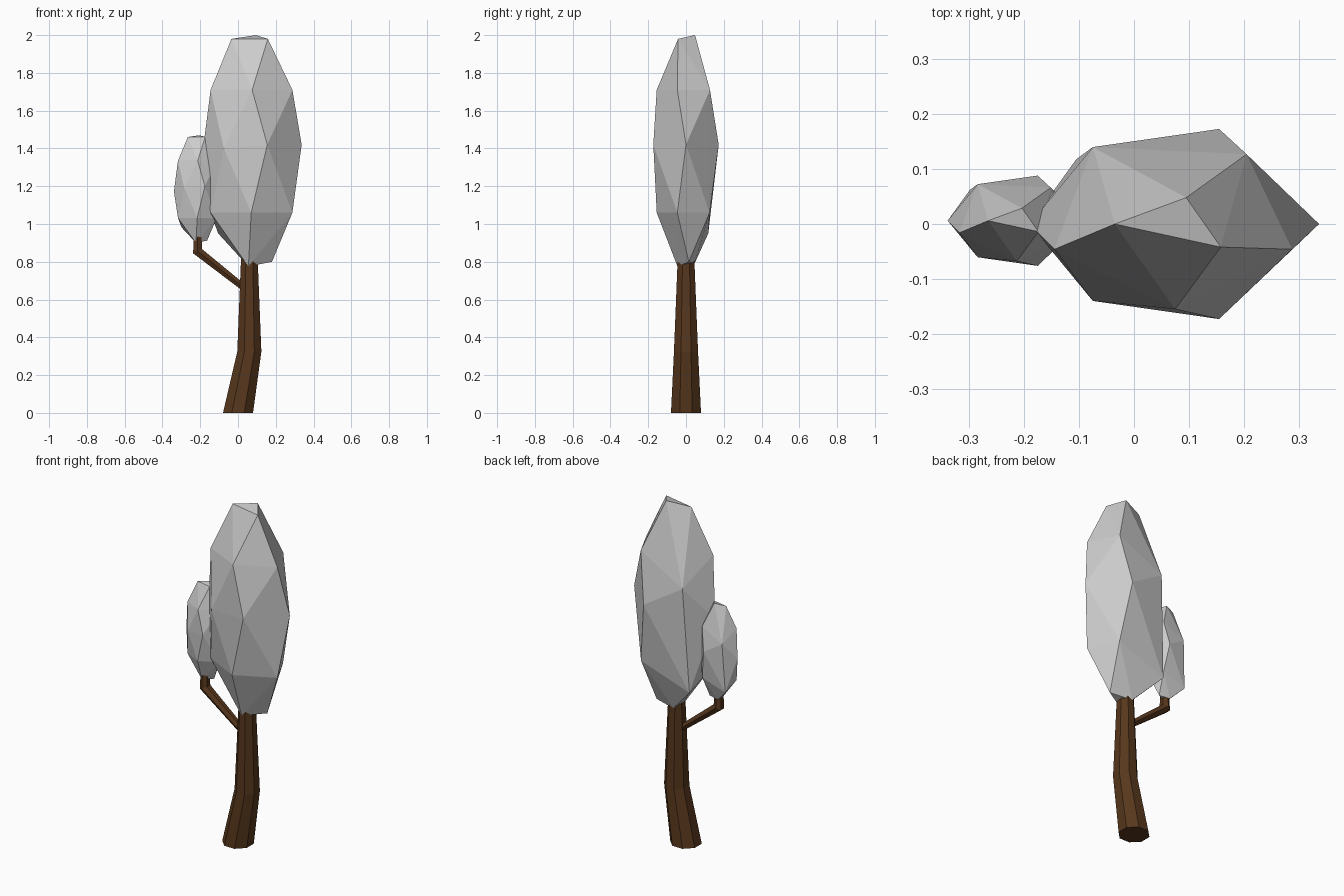
import bpy, bmesh, math
from mathutils import Vector, Matrix

if "Cube" in bpy.data.objects:
    bpy.data.objects.remove(bpy.data.objects["Cube"])

bark = bpy.data.materials.new("bark")
bark.diffuse_color = (0.095, 0.038, 0.012, 1)
bark.use_nodes = True
bark.node_tree.nodes["Principled BSDF"].inputs["Base Color"].default_value = bark.diffuse_color


def finish(name, bm, mat=None):
    bmesh.ops.recalc_face_normals(bm, faces=bm.faces)
    me = bpy.data.meshes.new(name)
    bm.to_mesh(me)
    bm.free()
    ob = bpy.data.objects.new(name, me)
    bpy.context.collection.objects.link(ob)
    if mat:
        me.materials.append(mat)
    return ob


def limb(name, rings, sides):
    """Flat-sided tube through rings of (x, z, radius, tilt in degrees)."""
    bm = bmesh.new()
    loops = []
    for x, z, r, tilt in rings:
        rot = Matrix.Rotation(math.radians(tilt), 3, 'Y')
        loop = []
        for i in range(sides):
            a = math.tau * (i + 0.5) / sides
            p = rot @ Vector((r * math.cos(a), r * math.sin(a), 0))
            loop.append(bm.verts.new(p + Vector((x, 0, z))))
        loops.append(loop)
    for a, b in zip(loops, loops[1:]):
        for i in range(sides):
            j = (i + 1) % sides
            bm.faces.new((a[i], a[j], b[j], b[i]))
    bm.faces.new(loops[0])
    bm.faces.new(loops[-1])
    return finish(name, bm, bark)


# Faceted crown points: cap, upper ring, middle, lower ring, base
CROWN = [
    (-0.035, 0.0, 1.98), (0.095, 0.048, 2.0), (0.158, -0.042, 1.98),
    (0.075, -0.155, 1.71), (0.288, -0.046, 1.71), (0.205, 0.127, 1.71),
    (-0.145, -0.046, 1.71),
    (0.337, 0.0, 1.42), (0.155, -0.173, 1.42), (0.155, 0.173, 1.42),
    (-0.075, -0.14, 1.40), (-0.075, 0.14, 1.56), (-0.19, 0.0, 1.36),
    (0.07, -0.155, 1.06), (0.288, -0.046, 1.06), (0.205, 0.125, 1.06),
    (-0.145, -0.046, 1.06), (-0.105, 0.118, 0.95),
    (0.055, -0.045, 0.775), (0.18, 0.015, 0.80), (0.05, 0.045, 0.79),
]


def crown(name, scale, offset):
    bm = bmesh.new()
    for p in CROWN:
        bm.verts.new([c * s + o for c, s, o in zip(p, scale, offset)])
    res = bmesh.ops.convex_hull(bm, input=bm.verts)
    junk = {g for g in res["geom_interior"] + res["geom_unused"]
            if isinstance(g, bmesh.types.BMVert)}
    bmesh.ops.delete(bm, geom=list(junk), context='VERTS')
    return finish(name, bm)


# Bent trunk and side branch
limb("trunk", [(0, 0, 0.086, 0), (0.06, 0.325, 0.069, 0), (0.06, 0.9, 0.044, 0)], 8)
limb("branch", [(0.06, 0.64, 0.019, -52), (-0.214, 0.856, 0.03, -26),
                (-0.214, 0.95, 0.024, 0)], 6)

# Large crown and its smaller copy on the branch
crown("large_crown", (1, 1, 1), (0, 0, 0))
crown("small_crown", (0.475, 0.475, 0.465), (-0.249, 0.006, 0.54))
